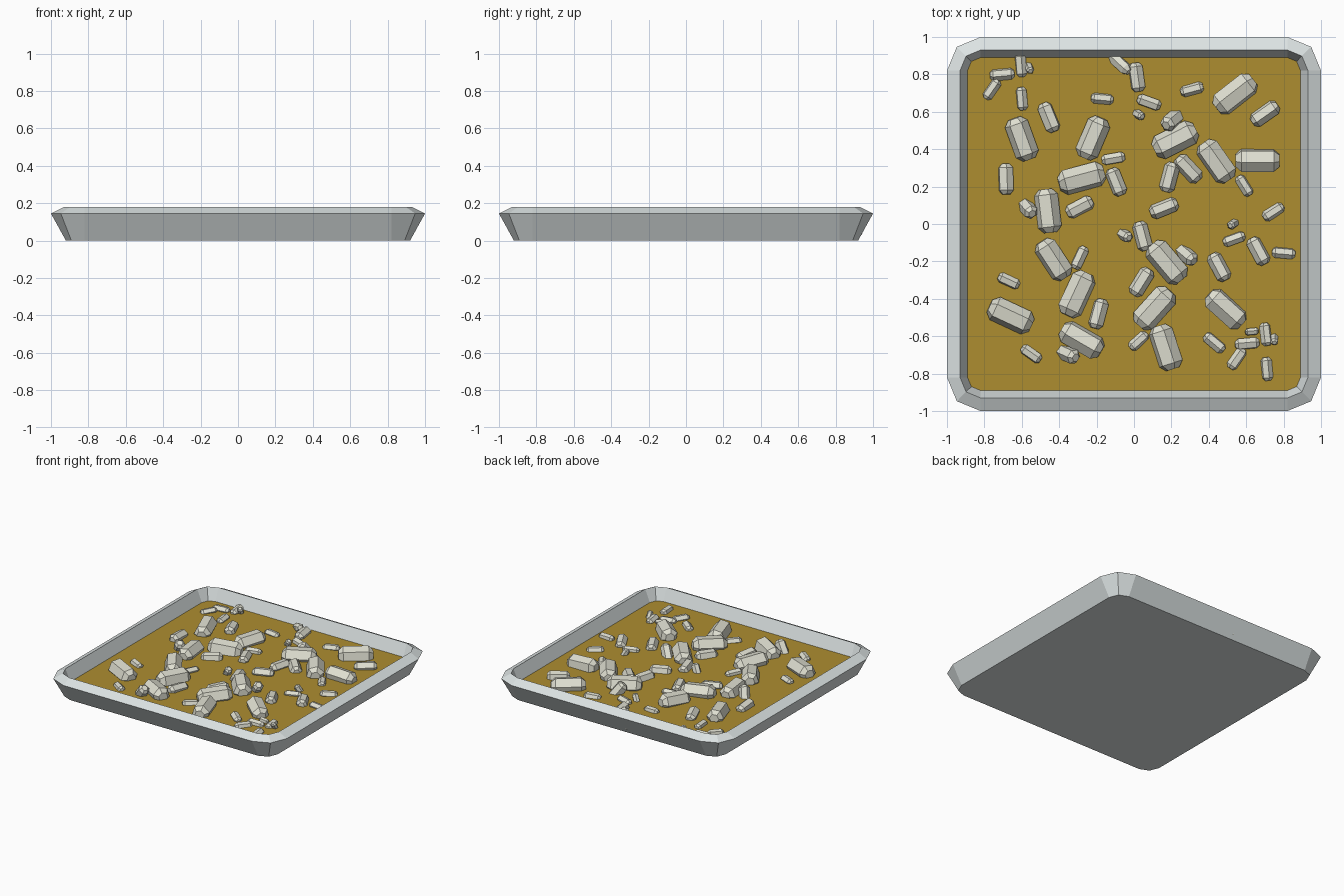
import bpy, bmesh, random
from math import sin, cos, pi, radians
from mathutils import Euler, Matrix, Vector

if "Cube" in bpy.data.objects:
    bpy.data.objects.remove(bpy.data.objects["Cube"])

random.seed(4)
FLOOR = 0.085


def material(name, rgb):
    m = bpy.data.materials.new(name)
    m.diffuse_color = (*rgb, 1)
    m.use_nodes = True
    m.node_tree.nodes["Principled BSDF"].inputs["Base Color"].default_value = m.diffuse_color
    return m


def finish(bm, name, mat):
    bmesh.ops.recalc_face_normals(bm, faces=bm.faces)
    me = bpy.data.meshes.new(name)
    bm.to_mesh(me)
    bm.free()
    ob = bpy.data.objects.new(name, me)
    bpy.context.collection.objects.link(ob)
    me.materials.append(mat)


def loft(bm, rings, caps=(True, True)):
    vs = [[bm.verts.new(p) for p in r] for r in rings]
    n = len(vs[0])
    for a, b in zip(vs, vs[1:]):
        for i in range(n):
            bm.faces.new((a[i], a[(i + 1) % n], b[(i + 1) % n], b[i]))
    if caps[0]:
        bm.faces.new(vs[0][::-1])
    if caps[1]:
        bm.faces.new(vs[-1])


def rounded_square(half, z, core=0.82):
    r = half - core
    pts = []
    for k in range(4):
        cx, cy = [(1, 1), (-1, 1), (-1, -1), (1, -1)][k]
        for j in range(3):
            a = k * pi / 2 + j * pi / 4
            pts.append((cx * core + r * cos(a), cy * core + r * sin(a), z))
    return pts


grey = material("tray_grey", (0.72, 0.77, 0.77))
brown = material("filling_brown", (0.42, 0.27, 0.03))
cream = material("shard_cream", (0.74, 0.74, 0.64))

# Tray: base, flared wall, bevelled rim, inner wall
bm = bmesh.new()
loft(bm, [rounded_square(h, z) for h, z in
          ((0.92, 0), (1.0, 0.145), (0.93, 0.18), (0.89, FLOOR))], (True, False))
finish(bm, "tray", grey)

# Filling surface
bm = bmesh.new()
bm.faces.new([bm.verts.new(p) for p in rounded_square(0.89, FLOOR)])
finish(bm, "filling", brown)


def shard(bm, x, y, z, yaw, pitch, length, rad):
    """Six-sided prism with short tapered ends."""
    roll = random.uniform(-22, 22)
    rot = Euler([radians(v) for v in (roll, pitch, yaw)]).to_matrix().to_4x4()
    mat = Matrix.Translation((x, y, z)) @ rot
    rings = []
    for t, s in ((-.5, .55), (-.37, 1), (.37, 1), (.5, .55)):
        rings.append([mat @ Vector((t * length, s * rad * cos(pi / 3 * i),
                                    s * rad * sin(pi / 3 * i))) for i in range(6)])
    loft(bm, rings)


def scatter(name, places, length, rad, lift):
    bm = bmesh.new()
    for x, y, yaw in places:
        k = random.uniform(0.95, 1.05)
        shard(bm, x, y, FLOOR + lift, yaw, random.uniform(-4, 4), length * k, rad * k)
    finish(bm, name, cream)


# Lying shards: x, y, heading
scatter("large_shards", [
    (-.60, .455, 110), (-.22, .46, 67), (-.28, .245, 15), (-.46, .07, 97),
    (-.43, -.19, 123), (-.305, -.375, 65), (-.66, -.49, 155), (-.28, -.62, 150),
    (.11, -.45, 48), (.17, -.66, 108), (.49, -.455, 138), (.175, -.205, 130),
    (.54, .695, 38), (.22, .45, 27), (.44, .335, 125), (.66, .34, 0)],
    0.24, 0.066, 0.015)
scatter("medium_shards", [
    (-.095, .225, 112), (.19, .25, 75), (.29, .295, 133), (.16, .085, 22),
    (.045, -.065, 105), (-.19, -.48, 75), (-.29, .09, 28), (.04, -.31, 58),
    (.015, .785, 98), (-.455, .57, 112), (-.685, .24, 92), (.665, -.145, 118),
    (.455, -.23, 118), (.70, .59, 35)],
    0.16, 0.042, 0.005)
scatter("small_shards", [
    (.31, .72, 15), (.08, .65, 160), (-.17, .67, 175), (-.6, .67, 95),
    (-.705, .80, 5), (-.76, .72, 55), (-.605, .85, 95), (-.11, .35, 10),
    (.59, .205, 122), (.745, .065, 33), (.535, -.08, 20), (.80, -.155, 175),
    (-.29, -.18, 65), (-.67, -.305, 155), (-.55, -.695, 145), (.025, -.625, 42),
    (.43, -.635, 140), (.55, -.72, 55), (.71, -.775, 95), (.605, -.64, 5),
    (.705, -.59, 97)],
    0.125, 0.031, 0.0)

# Steep shards: x, y, heading, pitch, length, radius
bm = bmesh.new()
for x, y, yaw, pitch, length, rad in [
        (-.57, .085, 130, 55, .14, .04), (.205, .555, 40, 50, .14, .045),
        (-.05, -.06, 150, 55, .1, .03), (.28, -.165, 140, 45, .15, .04),
        (-.355, -.695, 155, 50, .15, .042), (.025, .585, 150, 55, .08, .024),
        (-.56, .835, 110, 60, .08, .022), (.53, 0, 30, 60, .07, .024),
        (.75, -.615, 90, 60, .08, .022), (.63, -.575, 5, 10, .07, .02)]:
    shard(bm, x, y, FLOOR + 0.01, yaw, pitch, length, rad)
# Shard poking through the back wall
shard(bm, -.09, .872, FLOOR - 0.005, 137, 25, 0.19, 0.034)
finish(bm, "steep_shards", cream)
